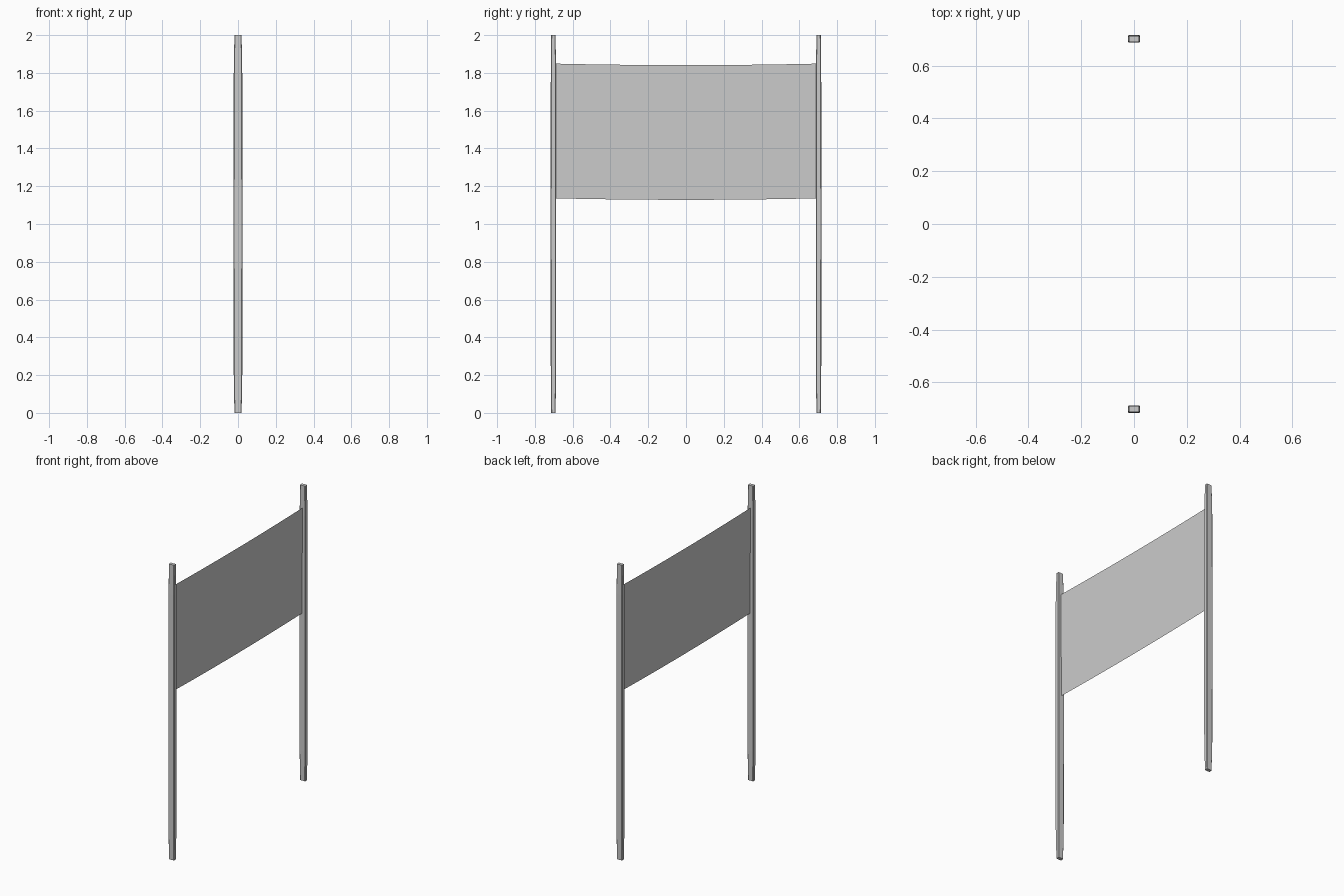
import bpy, bmesh

if "Cube" in bpy.data.objects:
    bpy.data.objects.remove(bpy.data.objects["Cube"])

def make_object(name, bm):
    bmesh.ops.recalc_face_normals(bm, faces=bm.faces)
    mesh = bpy.data.meshes.new(name)
    bm.to_mesh(mesh)
    bm.free()
    obj = bpy.data.objects.new(name, mesh)
    bpy.context.collection.objects.link(obj)
    return obj

def section(hx, hy, c):
    # Chamfered rectangle outline
    return [(hx, -hy + c), (hx, hy - c), (hx - c, hy), (-hx + c, hy),
            (-hx, hy - c), (-hx, -hy + c), (-hx + c, -hy), (hx - c, -hy)]

def post(name, y):
    # Timber post, slightly slimmer at both ends
    levels = [(0.0, 0.019, 0.0115), (0.2, 0.0225, 0.014),
              (1.0, 0.023, 0.0145), (1.8, 0.0225, 0.014), (2.0, 0.019, 0.0115)]
    bm = bmesh.new()
    rings = [[bm.verts.new((px, y + py, z)) for px, py in section(hx, hy, 0.003)]
             for z, hx, hy in levels]
    for a, b in zip(rings, rings[1:]):
        for i in range(8):
            j = (i + 1) % 8
            bm.faces.new((a[i], a[j], b[j], b[i]))
    bm.faces.new(rings[0][::-1])
    bm.faces.new(rings[-1])
    return make_object(name, bm)

for name, y in (("near_post", -0.702), ("far_post", 0.702)):
    post(name, y)

# Thin cloth banner stretched between the posts with a slight sag
bm = bmesh.new()
half, steps = 0.695, 10
columns = []
for i in range(steps + 1):
    t = 2 * i / steps - 1
    lift = 0.008 * t * t
    columns.append([bm.verts.new((0, half * t, z + lift)) for z in (1.128, 1.841)])
for a, b in zip(columns, columns[1:]):
    bm.faces.new((a[0], b[0], b[1], a[1]))
make_object("banner_cloth", bm)
